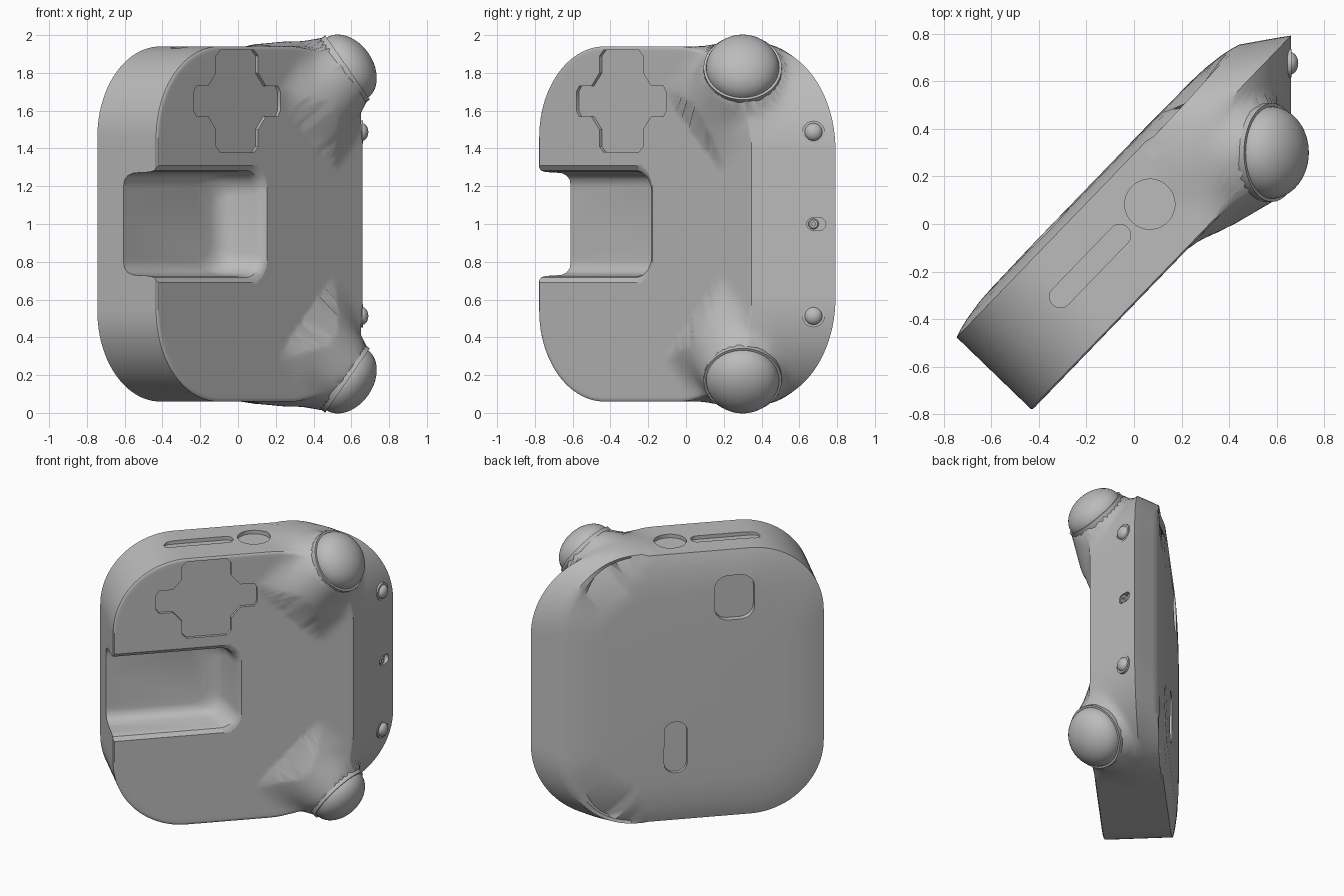
import bpy, bmesh, math
from mathutils import Vector

cube = bpy.data.objects.get("Cube")
if cube:
    bpy.data.objects.remove(cube, do_unlink=True)

TURN = math.radians(46)
C, S = math.cos(TURN), math.sin(TURN)
MID = 1.0      # mid height
HALF = 0.94    # half height of the body

grey = bpy.data.materials.new("plain grey")
grey.use_nodes = True
colour = (0.5, 0.5, 0.5, 1)
grey.diffuse_color = colour
grey.node_tree.nodes["Principled BSDF"].inputs["Base Color"].default_value = colour


def place(u, n, z):
    """u runs along the slab, n points out of its front, z is measured from mid height."""
    return Vector((u * C + n * S, u * S - n * C, z + MID))


def make(name, rings, smooth=True):
    """Skin a list of equal point rings and cap both ends."""
    bm = bmesh.new()
    loops = [[bm.verts.new(p) for p in ring] for ring in rings]
    for a, b in zip(loops, loops[1:]):
        for i in range(len(a)):
            j = (i + 1) % len(a)
            bm.faces.new((a[i], a[j], b[j], b[i]))
    bm.faces.new(loops[0])
    bm.faces.new(loops[-1])
    bmesh.ops.recalc_face_normals(bm, faces=bm.faces)
    mesh = bpy.data.meshes.new(name)
    bm.to_mesh(mesh)
    bm.free()
    mesh.materials.append(grey)
    obj = bpy.data.objects.new(name, mesh)
    bpy.context.collection.objects.link(obj)
    if smooth:
        shade(obj)
    return obj


def activate(obj):
    bpy.ops.object.select_all(action="DESELECT")
    obj.select_set(True)
    bpy.context.view_layer.objects.active = obj


def shade(obj):
    activate(obj)
    bpy.ops.object.shade_smooth_by_angle(angle=math.radians(35))


def rounded(a0, a1, b0, b1, r0, r1, arc=8, side=1):
    """Rounded rectangle; r0 rounds the low-a corners, r1 the high-a ones."""
    corners = [(a1 - r1, b1 - r1, r1, 0), (a0 + r0, b1 - r0, r0, 1),
               (a0 + r0, b0 + r0, r0, 2), (a1 - r1, b0 + r1, r1, 3)]
    pts = []
    for k, (ca, cb, r, q) in enumerate(corners):
        for i in range(arc + 1):
            t = (q + i / arc) * math.pi / 2
            pts.append((ca + r * math.cos(t), cb + r * math.sin(t)))
        na, nb, nr, nq = corners[(k + 1) % 4]
        t = nq * math.pi / 2
        end = (na + nr * math.cos(t), nb + nr * math.sin(t))
        start = pts[-1]
        for i in range(1, side):
            f = i / side
            pts.append((start[0] + (end[0] - start[0]) * f, start[1] + (end[1] - start[1]) * f))
    return pts


def lathe(name, centre, axis, profile, segs=48):
    q = axis.to_track_quat("Z", "Y")
    rings = [[centre + q @ Vector((r * math.cos(k * math.tau / segs),
                                   r * math.sin(k * math.tau / segs), t))
              for k in range(segs)] for r, t in profile]
    return make(name, rings)


def dome(radius, height, steps=14):
    quarter = math.pi / 2
    return [(radius * math.cos(quarter * i / steps) + 0.0005,
             height * math.sin(quarter * i / steps)) for i in range(steps + 1)]


# Swollen corner mounts: the body is drawn out along each axis to a round seat
SEAT = 0.2
mounts = [(Vector((0.575, 0.3, MID + side * 0.825)), Vector((0.82, 0, side * 0.57)).normalized())
          for side in (1, -1)]


def swell(p):
    for centre, axis in mounts:
        t = (p - centre).dot(axis)
        d = (p - centre - axis * t).length
        if t < -0.35:
            continue
        if d < SEAT:
            return p - axis * t
        cone = -2.2 * (d - SEAT)
        k = min(0.17, (d - SEAT) * 1.6) + 1e-6
        h = max(k - abs(t - cone), 0) / k
        p = p + axis * (max(t, cone) + h * h * k / 4 - t)
    return p


# Body: back dome, faceted far end, flat front
def body_outline(n):
    f = min(1, (n + 0.205) / 0.13)
    u1 = 0.85 + 0.18 * f if f < 1 else (0.66 - S * n) / C
    return rounded(-0.86, u1, -HALF, HALF, 0.48, 0.5 + 0.05 * f, 22, 22)


def ring_at(n, outline, scale=1):
    return [swell(place(u * scale, n, z * scale)) for u, z in outline]


back, front = body_outline(-0.205), body_outline(0.228)
rings = [ring_at(n, back, s) for s, n in
         ((0.02, -0.247), (0.4, -0.247), (0.7, -0.244), (0.8, -0.24), (0.9, -0.228), (0.96, -0.216))]
levels = [-0.205 + 0.13 * i / 5 for i in range(5)] + [-0.075 + 0.303 * i / 14 for i in range(15)]
rings += [ring_at(n, body_outline(n)) for n in levels]
rings += [ring_at(0.234, front, 0.992)]
rings += [ring_at(0.235, front, 0.98 - 0.96 * i / 36) for i in range(37)]
body = make("body", rings, smooth=False)


def carve(layers):
    """Cut a lofted shape out of the body."""
    cutter = make("cutter", layers, smooth=False)
    cutter.hide_render = True
    mod = body.modifiers.new("carve", "BOOLEAN")
    mod.operation, mod.solver, mod.object = "DIFFERENCE", "EXACT", cutter
    activate(body)
    bpy.ops.object.modifier_apply(modifier=mod.name)
    bpy.data.objects.remove(cutter, do_unlink=True)


# Finger scoop, open at the near end, with a flared lip
scoop = [(-0.012, -0.2, 0.2), (-0.004, -0.16, 0.235), (0.02, -0.12, 0.257), (0.06, -0.09, 0.27),
         (0.18, -0.06, 0.275), (0.215, -0.045, 0.283), (0.236, -0.02, 0.31), (0.3, 0.0, 0.33)]
carve([[place(u, n, z) for u, z in rounded(-1.2, u1, -h, h, 0.05, 0.12)] for n, u1, h in scoop])

# Cross-shaped recess on the front
quarter = [(0.33, 0.05), (0.31, 0.08), (0.22, 0.08), (0.16, 0.15), (0.16, 0.24), (0.13, 0.27)]
cross = quarter + [(-a, b) for a, b in reversed(quarter)]
cross += [(-a, -b) for a, b in cross]
carve([[place(u - 0.25, n, z + 0.65) for u, z in cross] for n in (0.215, 0.3)])

# Top recesses: round button and long slot
for u, half_length, r in ((0.106, 0.105, 0.104), (-0.255, 0.225, 0.045)):
    pts = rounded(u - half_length, u + half_length, -0.01 - r - 0.001, -0.01 + r + 0.001, r, r, 12)
    carve([[place(a, b, z) for a, b in pts] for z in (HALF - 0.025, HALF + 0.1)])

# Back recesses: wide pocket and narrow slot
for u, z, w, h, r, depth in ((-0.27, 0.615, 0.13, 0.155, 0.09, 0.04), (0.115, -0.41, 0.075, 0.18, 0.07, 0.025)):
    pts = rounded(u - w, u + w, z - h, z + h, r, r, 10)
    carve([[place(a, n, b) for a, b in pts] for n in (-0.245 + depth, -0.4)])

# Screw slot in the end facet
pts = rounded(0.64, 0.74, -0.032, 0.032, 0.03, 0.03)
carve([[Vector((x, a, b + MID)) for a, b in pts] for x in (0.63, 0.75)])
shade(body)

# Rubber corner domes, each with a collar
for word, (centre, axis) in zip(("upper", "lower"), mounts):
    lathe(word + "_dome_collar", centre, axis,
          [(0.2, -0.06), (0.207, -0.03), (0.207, 0.006), (0.194, 0.006), (0.192, -0.006)])
    lathe(word + "_corner_dome", centre, axis, [(0.193, -0.02)] + dome(0.193, 0.14))

# Round studs and the small screw on the end facet
for word, z in (("upper", 0.487), ("lower", -0.487)):
    spot = Vector((0.655, 0.675, MID + z))
    lathe(word + "_stud_rim", spot, Vector((1, 0, 0)), [(0.06, -0.03), (0.06, 0.006), (0.048, 0.006)], 32)
    lathe(word + "_stud", spot, Vector((1, 0, 0)), [(0.047, -0.02)] + dome(0.047, 0.035, 8), 32)
lathe("end_screw", Vector((0.63, 0.675, MID)), Vector((1, 0, 0)),
      [(0.028, -0.01), (0.028, 0.025), (0.022, 0.03), (0.01, 0.03), (0.01, 0.015)], 24)
